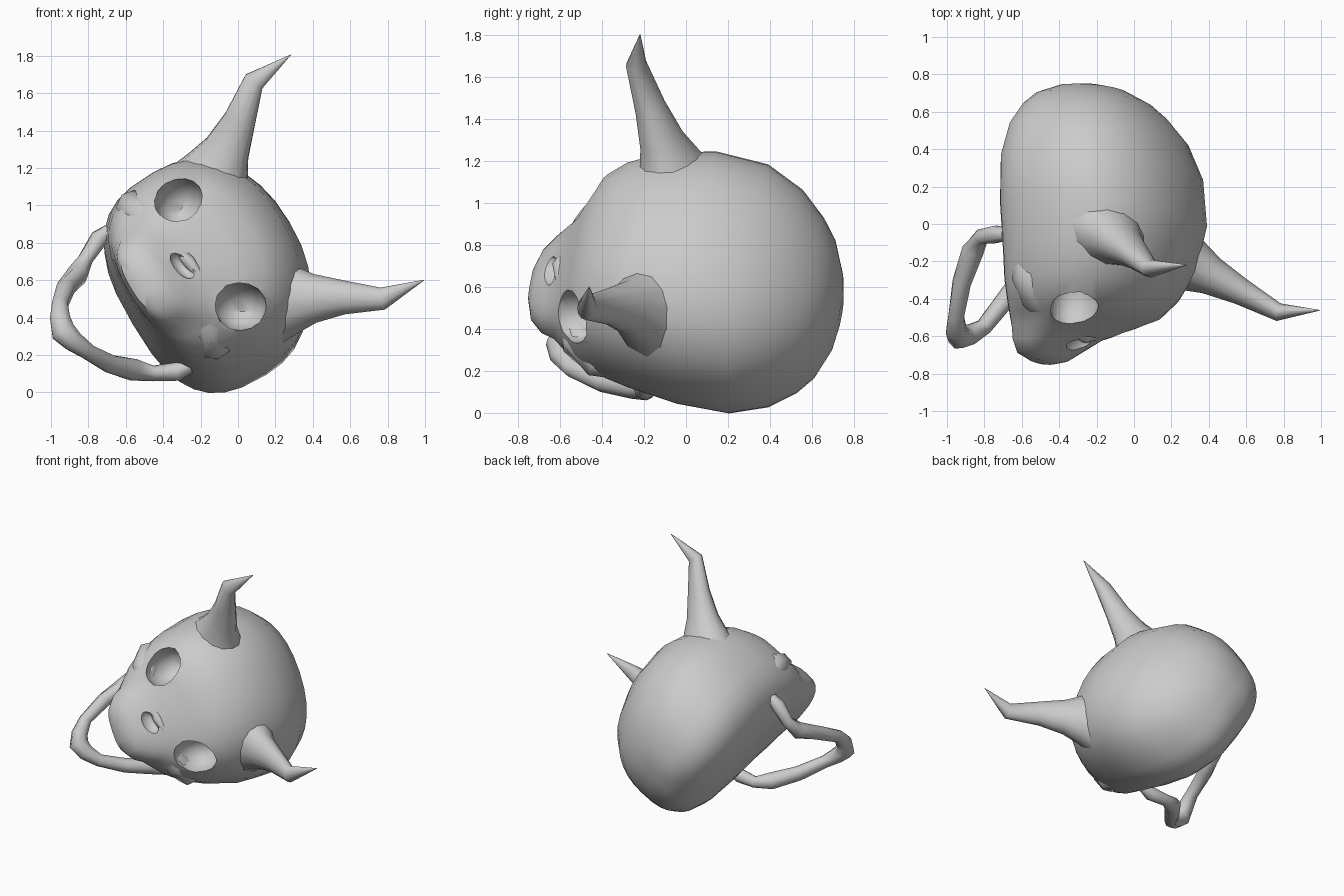
import bpy, bmesh, math
from mathutils import Matrix, Vector

cube = bpy.data.objects.get("Cube")
if cube:
    bpy.data.objects.remove(cube)

# One plain grey bone colour
bone = bpy.data.materials.new("bone_grey")
bone.use_nodes = True
bone.diffuse_color = (0.6, 0.6, 0.6, 1)
bone.node_tree.nodes["Principled BSDF"].inputs["Base Color"].default_value = (0.6, 0.6, 0.6, 1)

# The skull is modelled upright and then lies tilted on its side
side = Vector((0.5, -0.17, -0.845)).normalized()
up = Vector((0.86, 0, 0.51)).normalized()
back = up.cross(side).normalized()
up = side.cross(back)
TILT = Matrix.Translation((-0.15, 0, 0.668)) @ Matrix((side, back, up)).transposed().to_4x4()


def make_object(name, bm, angle=50):
    bmesh.ops.recalc_face_normals(bm, faces=bm.faces)
    mesh = bpy.data.meshes.new(name)
    bm.to_mesh(mesh)
    bm.free()
    mesh.transform(TILT)
    mesh.materials.append(bone)
    obj = bpy.data.objects.new(name, mesh)
    bpy.context.collection.objects.link(obj)
    smooth(obj, angle)
    return obj


def smooth(obj, angle):
    bpy.ops.object.select_all(action="DESELECT")
    obj.select_set(True)
    bpy.context.view_layer.objects.active = obj
    bpy.ops.object.shade_smooth_by_angle(angle=math.radians(angle))


def loft(rings):
    """Skin a list of equal point rings and cap both ends."""
    bm = bmesh.new()
    loops = [[bm.verts.new(p) for p in ring] for ring in rings]
    n = len(loops[0])
    for a, b in zip(loops, loops[1:]):
        for i in range(n):
            j = (i + 1) % n
            bm.faces.new((a[i], a[j], b[j], b[i]))
    bm.faces.new(loops[0])
    bm.faces.new(loops[-1])
    return bm


def tube(path, sides=8, depth=1.0):
    """Tapered tube through (x, y, z, radius) points."""
    pts = [Vector(p[:3]) for p in path]
    rings = []
    for i, p in enumerate(pts):
        along = (pts[min(i + 1, len(pts) - 1)] - pts[max(i - 1, 0)]).normalized()
        u = along.cross(Vector((0, 1, 0.3))).normalized()
        w = along.cross(u) * depth
        r = path[i][3]
        rings.append([p + r * (math.cos(t) * u + math.sin(t) * w)
                      for t in (2 * math.pi * k / sides for k in range(sides))])
    return loft(rings)


def signed_pow(v, e):
    return math.copysign(abs(v) ** e, v)


def section(y, half, top, bottom, count=32):
    """Rounded cross-section, flatter underneath."""
    mid = (top + bottom) / 2
    ring = []
    for k in range(count):
        t = 2 * math.pi * k / count
        e = 2 / 2.2 if math.sin(t) >= 0 else 2 / 2.8
        ring.append((half * signed_pow(math.cos(t), e), y,
                     mid + (top - bottom) / 2 * signed_pow(math.sin(t), e)))
    return ring


# Cranium and muzzle: depth, half width, top, bottom
profile = [
    (0.75, 0.07, -0.09, -0.22), (0.73, 0.18, 0.02, -0.32),
    (0.67, 0.33, 0.15, -0.41), (0.60, 0.42, 0.24, -0.46),
    (0.48, 0.525, 0.35, -0.50), (0.30, 0.605, 0.44, -0.51),
    (0.05, 0.61, 0.49, -0.49),
    (-0.20, 0.565, 0.46, -0.46), (-0.36, 0.51, 0.38, -0.45),
    (-0.46, 0.45, 0.29, -0.44), (-0.53, 0.37, 0.15, -0.44),
    (-0.59, 0.29, -0.02, -0.44), (-0.66, 0.25, -0.14, -0.43),
    (-0.72, 0.18, -0.21, -0.42), (-0.75, 0.08, -0.27, -0.37),
]
skull = make_object("skull", loft([section(*p) for p in profile]))


def carve(name, centre, size, turn=0):
    """Cut an ellipsoid hollow out of the skull."""
    bm = bmesh.new()
    shape = (Matrix.Translation(centre) @ Matrix.Rotation(turn, 4, "Y")
             @ Matrix.Diagonal((*size, 1)))
    bmesh.ops.create_uvsphere(bm, u_segments=12, v_segments=8, radius=1, matrix=shape)
    cutter = make_object(name, bm)
    cutter.hide_render = True
    mod = skull.modifiers.new(name, "BOOLEAN")
    mod.operation = "DIFFERENCE"
    mod.solver = "EXACT"
    mod.object = cutter
    bpy.context.view_layer.objects.active = skull
    bpy.ops.object.modifier_apply(modifier=mod.name)
    bpy.data.objects.remove(cutter)


# Eye sockets and nose opening
for s in (-1, 1):
    carve("socket_cutter", (0.02 + s * 0.325, -0.47, 0.03), (0.13, 0.19, 0.145), s * 0.5)
carve("nose_cutter", (0.03, -0.66, -0.12), (0.09, 0.07, 0.045), -0.2)
smooth(skull, 40)

# Horns: flared root, bent elbow and sharp tip
for s, label in ((1, "left"), (-1, "right")):
    horn = [(0.34, -0.10, 0.19, 0.26), (0.41, -0.15, 0.30, 0.185),
            (0.47, -0.20, 0.40, 0.13), (0.56, -0.27, 0.54, 0.09),
            (0.685, -0.36, 0.71, 0.06), (0.71, -0.345, 0.95, 0.002)]
    path = [(s * x, y, z, r) for x, y, z, r in horn]
    make_object(label + "_horn", tube(path, 12, depth=0.8), 60)

# Cheekbones below the sockets
for s, label in ((1, "left"), (-1, "right")):
    cheek = [(0.44, -0.20, -0.24, 0.05), (0.43, -0.35, -0.19, 0.095),
             (0.35, -0.46, -0.18, 0.09), (0.22, -0.54, -0.17, 0.05)]
    make_object(label + "_cheekbone", tube([(s * x, y, z, r) for x, y, z, r in cheek]), 60)

# Low nasal lip across the top of the nose opening
lip = [(-0.11, -0.585, -0.11, 0.02), (0.02, -0.61, -0.08, 0.035), (0.13, -0.585, -0.07, 0.02)]
make_object("nasal_lip", tube(lip, 6), 60)

# Lower jaw: thin bow from hinge to pointed chin, mirrored
half = [(0.43, -0.13, -0.36, 0.035), (0.42, -0.13, -0.43, 0.05),
        (0.36, -0.13, -0.55, 0.042), (0.30, -0.19, -0.63, 0.06),
        (0.24, -0.36, -0.72, 0.052), (0.15, -0.53, -0.79, 0.045),
        (0.07, -0.59, -0.83, 0.058)]
jaw = half + [(0, -0.61, -0.85, 0.07)] + [(-x, y, z, r) for x, y, z, r in reversed(half)]
make_object("lower_jaw", tube(jaw), 60)
